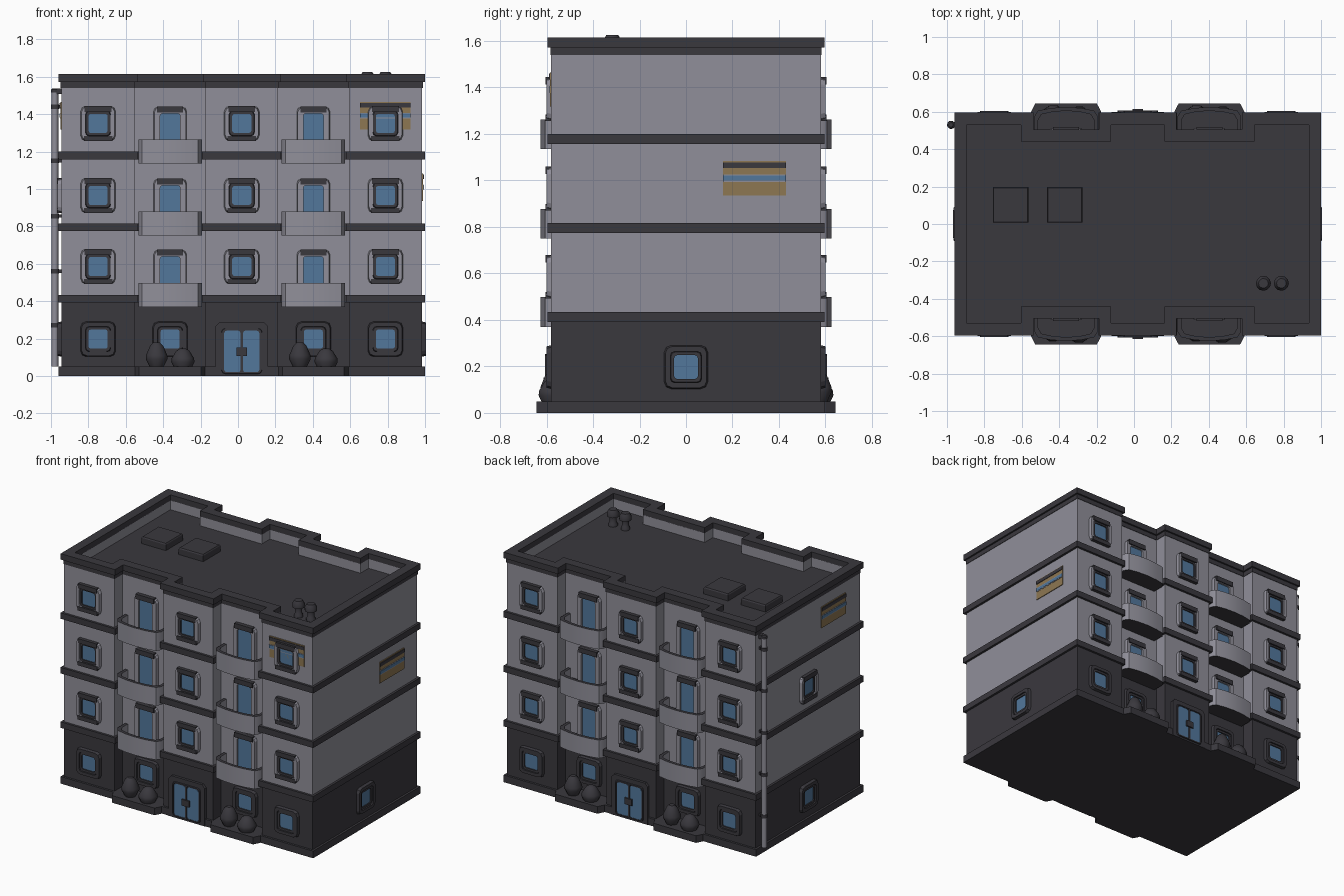
import bpy, bmesh, math
from mathutils import Matrix, Vector

if "Cube" in bpy.data.objects:
    bpy.data.objects.remove(bpy.data.objects["Cube"])

CX, HX, HY, RY = 0.02, 0.965, 0.58, 0.49      # centre x, half sizes, recess depth
BAYS = (-0.383, 0.383)                        # recessed balcony bays (local x)
BAY_W = 0.19


def material(name, rgb):
    m = bpy.data.materials.new(name)
    m.diffuse_color = (*rgb, 1)
    m.use_nodes = True
    m.node_tree.nodes["Principled BSDF"].inputs["Base Color"].default_value = m.diffuse_color
    return m


LIGHT = material("light_grey", (0.28, 0.275, 0.32))
DARK = material("charcoal", (0.042, 0.040, 0.048))
BLUE = material("glass_blue", (0.085, 0.185, 0.33))
OCHRE = material("ochre", (0.27, 0.185, 0.085))

parts = {}


def part(name, mat):
    if name not in parts:
        parts[name] = (bmesh.new(), mat)
    return parts[name][0]


def facing(side):
    # local frame: x along the facade, -y outwards
    return Matrix.Translation((CX, 0, 0)) @ Matrix.Rotation(math.radians(90 * side), 4, 'Z')


def loft(name, mat, loops, M, ring=False):
    bm = part(name, mat)
    rows = [[bm.verts.new(M @ Vector(p)) for p in lp] for lp in loops]
    n = len(rows[0])
    pairs = list(zip(rows, rows[1:])) + ([(rows[-1], rows[0])] if ring else [])
    for a, b in pairs:
        for i in range(n):
            j = (i + 1) % n
            bm.faces.new((a[i], a[j], b[j], b[i]))
    if not ring:
        bm.faces.new(rows[0])
        bm.faces.new(rows[-1])


def box(name, mat, x0, x1, y0, y1, z0, z1, M):
    loft(name, mat, [[(x0, y0, z), (x1, y0, z), (x1, y1, z), (x0, y1, z)] for z in (z0, z1)], M)


def lathe(name, mat, profile, x, y, sides, M):
    loft(name, mat, [[(x + r * math.cos(2 * math.pi * i / sides),
                       y + r * math.sin(2 * math.pi * i / sides), z)
                      for i in range(sides)] for r, z in profile], M)


def rrect(u, z, a, b, c, n):
    # rounded rectangle on a facade at distance n
    pts = []
    for k, (sx, sz) in enumerate(((1, 1), (-1, 1), (-1, -1), (1, -1))):
        for t in (0, 45, 90):
            ang = math.radians(90 * k + t)
            pts.append((u + sx * (a - c) + c * math.cos(ang), -n,
                        z + sz * (b - c) + c * math.sin(ang)))
    return pts


def frame(name, mat, u, z, a, b, t, c, n0, n1, M):
    ci = c * 0.6
    loft(name, mat, [rrect(u, z, a, b, c, n0), rrect(u, z, a - .006, b - .006, c, n1),
                     rrect(u, z, a - t, b - t, ci, n1), rrect(u, z, a - t, b - t, ci, n0)], M, True)


def pane(name, mat, u, z, a, b, c, n0, n1, M):
    loft(name, mat, [rrect(u, z, a, b, c, n0), rrect(u, z, a, b, c, n1)], M)


def outline(off, z):
    # footprint with four recessed bays, grown by off
    half = []
    for b in BAYS:
        half += [(b - BAY_W + off, -HY - off), (b - BAY_W + off, -RY - off),
                 (b + BAY_W - off, -RY - off), (b + BAY_W - off, -HY - off)]
    half = [(-HX - off, -HY - off)] + half + [(HX + off, -HY - off)]
    return [(x, y, z) for x, y in half] + [(-x, -y, z) for x, y in half]


# --- body ---
F = facing(0)


def slab(name, mat, off, z0, z1):
    loft(name, mat, [outline(off, z0), outline(off, z1)], F)


def rim(name, mat, o, i, z0, z1):
    loft(name, mat, [outline(o, z0), outline(o, z1), outline(i, z1), outline(i, z0)], F, True)


slab("plinth", DARK, 0.015, 0, 0.05)
slab("ground_floor", DARK, 0, 0.04, 0.41)
slab("upper_walls", LIGHT, 0, 0.41, 1.49)
slab("roof_deck", DARK, -0.002, 1.48, 1.51)
rim("parapet_wall", LIGHT, 0, -0.05, 1.49, 1.575)
rim("parapet_trim", DARK, 0.003, -0.045, 1.54, 1.572)
rim("parapet_cap", DARK, 0.015, -0.05, 1.572, 1.614)
for z in (0.413, 0.795, 1.178):
    slab("floor_bands", DARK, 0.016, z - 0.021, z + 0.021)


# --- facade elements ---
def window(u, z, n, M, upper):
    m, tag = (LIGHT, "upper") if upper else (DARK, "ground")
    frame(tag + "_window_trim", m, u, z, .095, .095, .028, .03, n - .005, n + .02, M)
    frame("window_frame", DARK, u, z, .071, .071, .02, .02, n - .005, n + .013, M)
    pane("window_glass", BLUE, u, z, .053, .053, .01, n - .002, n + .005, M)
    if upper:
        box("window_hood", DARK, u - .072, u + .072, -n - .024, -n, z + .062, z + .094, M)
        box("window_sill", DARK, u - .076, u + .076, -n - .024, -n, z - .094, z - .066, M)


def balcony(u, z, M):
    # glazed door and curved parapet
    frame("balcony_door_trim", LIGHT, u, z - .055, .09, .145, .036, .025, RY - .005, RY + .02, M)
    pane("balcony_door_glass", BLUE, u, z - .055, .056, .115, .008, RY - .002, RY + .006, M)
    box("balcony_door_hood", DARK, u - .07, u + .07, -RY - .028, -RY, z + .058, z + .092, M)
    right = [(.17, .48), (.17, .575), (.15, .606), (.08, .62)]
    plan = right + [(0, .625)] + [(-x, y) for x, y in reversed(right)]
    outer = lambda h: [(u + x, -y, h) for x, y in plan]
    inner = lambda h: [(u + x * .88, -(y - .02 if y > .5 else y), h) for x, y in plan]
    loft("balcony", LIGHT, [outer(z - .215), outer(z - .087), inner(z - .087), inner(z - .195)], M)


def poster(u, z, n, M):
    # striped panel, thin plates
    box("panel_board", OCHRE, u - .135, u + .135, -n - .005, -n + .002, z - .072, z + .075, M)
    box("panel_pale_stripe", LIGHT, u - .135, u + .135, -n - .007, -n, z - .014, z + .017, M)
    box("panel_blue_stripe", BLUE, u - .135, u + .135, -n - .009, -n, z - .009, z + .013, M)
    box("panel_dark_stripe", DARK, u - .135, u + .135, -n - .009, -n, z + .045, z + .069, M)


FLOORS = (0.585, 0.965, 1.35)
for side in (0, 2):
    M = facing(side)
    for u in (-.768, 0, .768):
        for z in FLOORS:
            window(u, z, HY, M, True)
    for u in (-.768, .768):
        window(u, .197, HY, M, False)
    for b in BAYS:
        for z in FLOORS:
            balcony(b, z, M)
        window(b, .197, RY, M, False)
        # planter and bushes
        right = [(.187, .48), (.187, .60), (.165, .643)]
        plan = right + [(-x, y) for x, y in reversed(right)]
        loft("planter", DARK, [[(b + x, -y, h) for x, y in plan] for h in (0, .05)], M)
        lathe("bushes", DARK, [(.035, .045), (.058, .09), (.057, .11), (.036, .16), (.018, .178)],
              b - .072, -.572, 10, M)
        lathe("bushes", DARK, [(.045, .04), (.062, .075), (.06, .095), (.035, .135), (.015, .147)],
              b + .068, -.575, 10, M)
    # entrance double door
    arch = [(-.14, 0), (-.14, .265), (-.12, .287), (.12, .287), (.14, .265), (.14, 0)]
    loft("entrance_frame", DARK, [[(x, -HY - n, z) for x, z in arch] for n in (-.01, .018)], M)
    frame("entrance_inner_frame", DARK, 0, .133, .113, .126, .014, .02, HY, HY + .026, M)
    for s in (-1, 1):
        pane("entrance_glass", BLUE, s * .05, .131, .045, .113, .018, HY + .015, HY + .023, M)
    box("entrance_mullion", DARK, -.006, .006, -HY - .026, -HY, .015, .25, M)
    box("entrance_handle", DARK, -.028, .028, -HY - .034, -HY, .108, .152, M)

# --- end walls ---
window(0, .197, HX, facing(1), False)
window(0, .197, HX, facing(3), False)
window(0, .965, HX, facing(3), True)
poster(.295, 1.008, HX, facing(1))
poster(.28, 1.39, HX, facing(3))
poster(.768, 1.39, HY, F)

# --- roof equipment and drainpipe (world coordinates) ---
W = Matrix.Identity(4)
for x in (-.66, -.37):
    c = .015
    for_box = lambda a, h: [(x + i * a, .102 + j * a, h) for i, j in ((-1, -1), (1, -1), (1, 1), (-1, 1))]
    loft("roof_hatches", DARK, [for_box(.095, 1.50), for_box(.095, 1.55), for_box(.09, 1.558)], W)
for x in (.692, .788):
    lathe("roof_vents", DARK, [(.03, 1.5), (.03, 1.525), (.022, 1.535), (.022, 1.57), (.04, 1.578),
                               (.04, 1.602), (.026, 1.625)], x, -.317, 12, W)
lathe("drainpipe", LIGHT, [(.018, .05), (.018, 1.525)], -.979, .53, 12, W)
lathe("drainpipe_cap", DARK, [(.02, 1.515), (.02, 1.532), (.012, 1.538)], -.979, .53, 12, W)
box("drainpipe_elbow", DARK, -.98, -.93, .515, .545, 1.508, 1.536, W)
for z in (.27, .56, .855, 1.15, 1.44):
    lathe("pipe_brackets", DARK, [(.022, z - .012), (.022, z + .012)], -.978, .53, 12, W)
    box("pipe_brackets", DARK, -.97, -.94, .52, .54, z - .009, z + .009, W)

# --- make objects ---
for name, (bm, mat) in parts.items():
    bmesh.ops.recalc_face_normals(bm, faces=bm.faces)
    me = bpy.data.meshes.new(name)
    me.materials.append(mat)
    if name == "balcony":                      # dark floor, underside and rim
        me.materials.append(DARK)
        bm.normal_update()
        for f in bm.faces:
            f.material_index = int(abs(f.normal.z) > .7)
    bm.to_mesh(me)
    bm.free()
    ob = bpy.data.objects.new(name, me)
    bpy.context.collection.objects.link(ob)
    if name in ("bushes", "drainpipe", "roof_vents", "balcony", "pipe_brackets"):
        bpy.ops.object.select_all(action='DESELECT')
        ob.select_set(True)
        bpy.context.view_layer.objects.active = ob
        bpy.ops.object.shade_smooth_by_angle(angle=math.radians(40))
